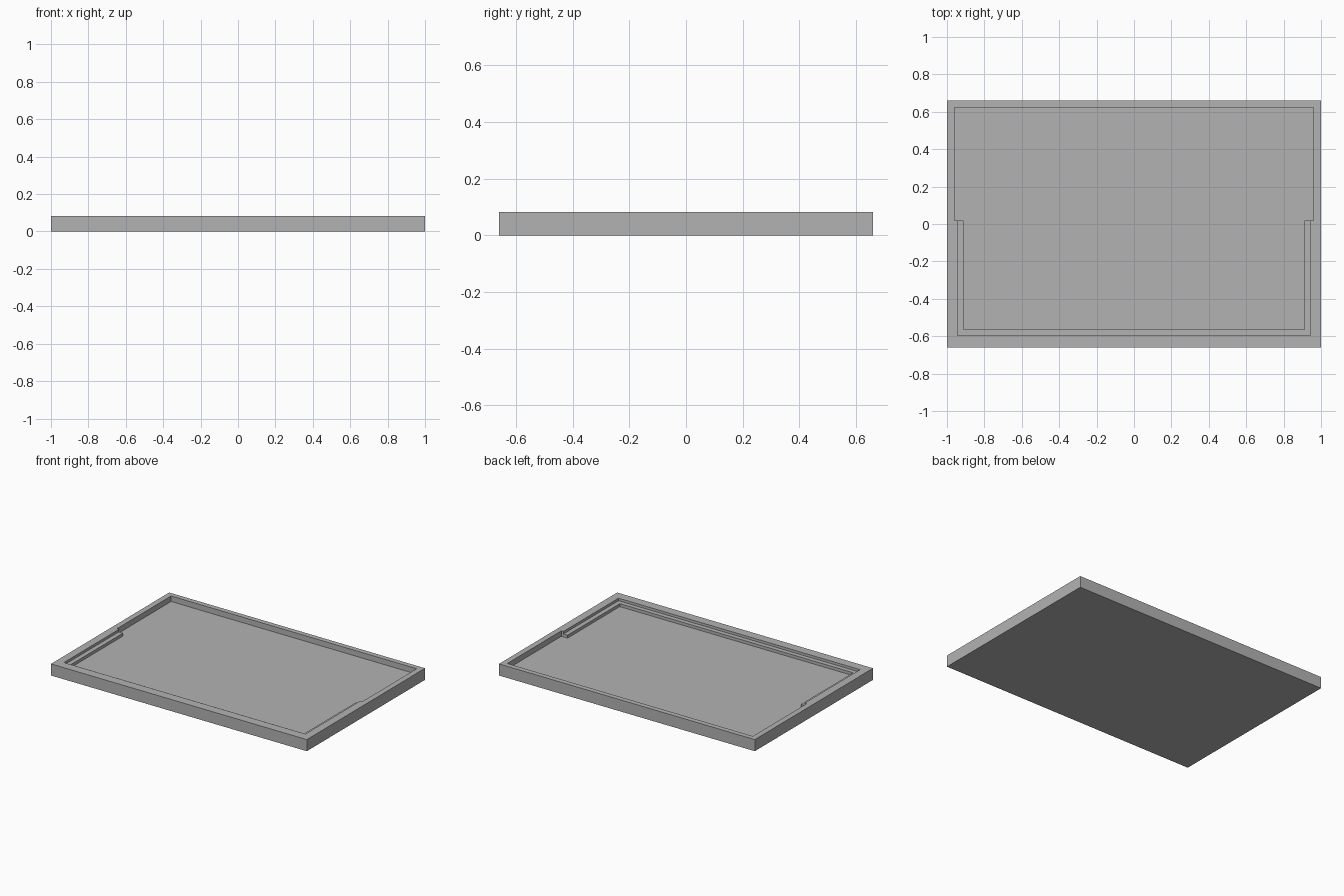
import bpy
import bmesh

cube = bpy.data.objects.get("Cube")
if cube:
    bpy.data.objects.remove(cube, do_unlink=True)

grey = bpy.data.materials.new("plain grey")
grey.use_nodes = True
colour = (0.45, 0.45, 0.45, 1)
grey.diffuse_color = colour
grey.node_tree.nodes["Principled BSDF"].inputs["Base Color"].default_value = colour

HEIGHT = 0.082
LEDGE_Z = 0.064
FLOOR_Z = 0.043


def prism(name, half_outline, bottom, top):
    """Extrude an outline, given for the +x half from front to back and mirrored."""
    outline = half_outline + [(-x, y) for x, y in reversed(half_outline)]
    bm = bmesh.new()
    face = bm.faces.new([bm.verts.new((x, y, bottom)) for x, y in outline])
    result = bmesh.ops.extrude_face_region(bm, geom=[face])
    moved = [v for v in result["geom"] if isinstance(v, bmesh.types.BMVert)]
    bmesh.ops.translate(bm, verts=moved, vec=(0, 0, top - bottom))
    bmesh.ops.recalc_face_normals(bm, faces=bm.faces)
    mesh = bpy.data.meshes.new(name)
    bm.to_mesh(mesh)
    bm.free()
    mesh.materials.append(grey)
    obj = bpy.data.objects.new(name, mesh)
    bpy.context.collection.objects.link(obj)
    return obj


# Solid slab
tray = prism("tray", [(1, -0.66), (1, 0.66)], 0, HEIGHT)

# Deep recess, wider at the back, and the shallow ledge around its front half
recess = prism("recess_cutter",
               [(0.912, -0.563), (0.912, 0.02), (0.96, 0.02), (0.96, 0.624)],
               FLOOR_Z, HEIGHT + 0.1)
ledge = prism("ledge_cutter", [(0.944, -0.595), (0.944, 0.02)],
              LEDGE_Z, HEIGHT + 0.05)

for cutter in (recess, ledge):
    cutter.hide_render = True
    cut = tray.modifiers.new(cutter.name, "BOOLEAN")
    cut.operation = "DIFFERENCE"
    cut.solver = "EXACT"
    cut.object = cutter

# Bake the cuts and drop the cutters
bpy.context.view_layer.update()
graph = bpy.context.evaluated_depsgraph_get()
tray.data = bpy.data.meshes.new_from_object(tray.evaluated_get(graph))
tray.modifiers.clear()
for cutter in (recess, ledge):
    bpy.data.objects.remove(cutter, do_unlink=True)
